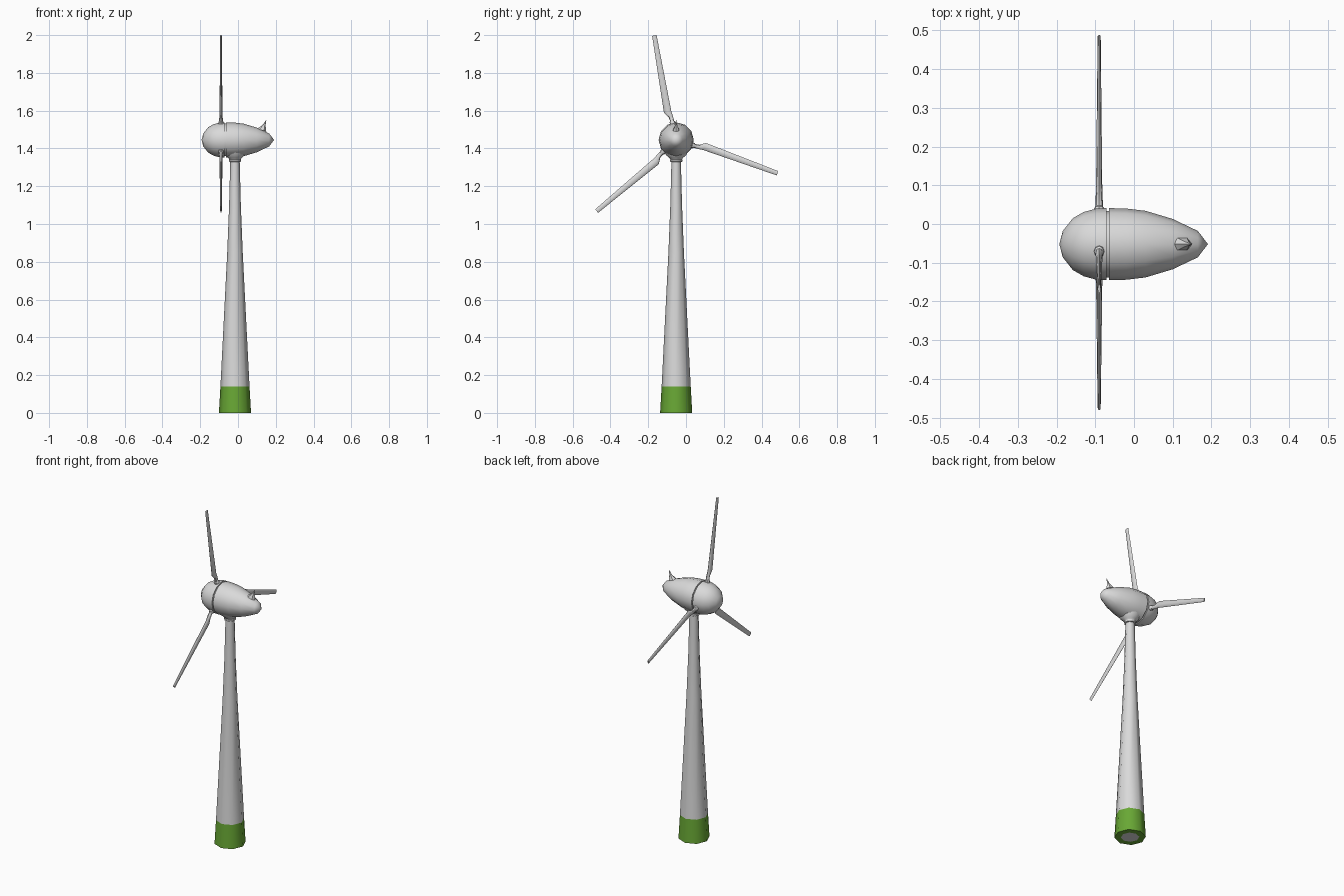
import bpy, bmesh, math
from mathutils import Vector, Matrix

if "Cube" in bpy.data.objects:
    bpy.data.objects.remove(bpy.data.objects["Cube"])

TX, YC, HZ = -0.016, -0.052, 1.445     # tower x, shared y, rotor axis height
BLADE_X = -0.09


def material(name, rgb):
    m = bpy.data.materials.new(name)
    m.diffuse_color = (*rgb, 1)
    m.use_nodes = True
    m.node_tree.nodes["Principled BSDF"].inputs["Base Color"].default_value = m.diffuse_color
    return m


GREY = material("light_grey", (0.70, 0.70, 0.70))
GREEN = material("green", (0.14, 0.39, 0.035))


def finish(name, bm, mats, angle=40):
    bmesh.ops.remove_doubles(bm, verts=bm.verts, dist=1e-5)
    bmesh.ops.recalc_face_normals(bm, faces=bm.faces)
    me = bpy.data.meshes.new(name)
    bm.to_mesh(me)
    bm.free()
    ob = bpy.data.objects.new(name, me)
    bpy.context.collection.objects.link(ob)
    for m in mats:
        me.materials.append(m)
    bpy.ops.object.select_all(action='DESELECT')
    ob.select_set(True)
    bpy.context.view_layer.objects.active = ob
    bpy.ops.object.shade_smooth_by_angle(angle=math.radians(angle))
    return ob


def loft(bm, rings):
    """Bridge rings of equal length; cap both ends unless they are points."""
    loops = [[bm.verts.new(p) for p in ring] for ring in rings]
    n = len(loops[0])
    for a, b in zip(loops, loops[1:]):
        for i in range(n):
            j = (i + 1) % n
            bm.faces.new((a[i], a[j], b[j], b[i]))
    for end, ring in ((loops[0], rings[0]), (loops[-1], rings[-1])):
        if (Vector(ring[0]) - Vector(ring[1])).length > 1e-5:
            bm.faces.new(end)


def lathe(profile, sides, origin, along_x=False):
    """Profile of (distance along axis, radius)."""
    rings = []
    for h, r in profile:
        ring = []
        for i in range(sides):
            a = 2 * math.pi * i / sides
            c, s = r * math.cos(a), r * math.sin(a)
            ring.append(Vector(origin) + Vector((h, c, s) if along_x else (c, s, h)))
        rings.append(ring)
    bm = bmesh.new()
    loft(bm, rings)
    return bm


# Tower: green foot, grey shaft, grey inset under the foot
bm = lathe([(0, 0), (0, 0.05), (0, 0.085), (0.14, 0.077), (0.85, 0.041),
            (1.1, 0.031), (1.335, 0.025)], 8, (TX, YC, 0))
bm.faces.ensure_lookup_table()
for f in bm.faces:
    c = f.calc_center_median()
    inset = c.z < 0.001 and math.hypot(c.x - TX, c.y - YC) < 0.045
    f.material_index = 1 if c.z < 0.14 and not inset else 0
finish("tower", bm, [GREY, GREEN], 50)

# Collar and flared neck joining tower and nacelle
finish("neck", lathe([(1.328, 0.024), (1.33, 0.032), (1.34, 0.033), (1.342, 0.03),
                      (1.35, 0.036), (1.365, 0.054), (1.40, 0.065)],
                     12, (TX, YC, 0)), [GREY])

# Spinner, groove core and nacelle share the rotor axis
AXIS = (0, YC, HZ)
finish("spinner", lathe([(-0.193, 0), (-0.184, 0.034), (-0.158, 0.067), (-0.13, 0.083),
                         (-0.097, 0.092), (-0.071, 0.093)], 12, AXIS, True), [GREY])
finish("groove_core", lathe([(-0.075, 0.086), (-0.058, 0.086)], 12, AXIS, True), [GREY])
finish("nacelle", lathe([(-0.064, 0.093), (-0.02, 0.092), (0.03, 0.086), (0.1, 0.065),
                         (0.165, 0.034), (0.191, 0)], 12, AXIS, True), [GREY])

# Small swept fin on the tail
bm = bmesh.new()
foot = [(0.10 + 0.025 * (1 - math.cos(a)), YC + 0.018 * math.sin(a),
         1.505 - 0.008 * (1 - math.cos(a)))
        for a in (2 * math.pi * i / 6 for i in range(6))]
mid = [(0.128 + 0.009 * (1 - math.cos(a)), YC + 0.007 * math.sin(a), 1.522)
       for a in (2 * math.pi * i / 6 for i in range(6))]
loft(bm, [foot, mid, [(0.150, YC, 1.552)] * 6])
finish("tail_fin", bm, [GREY])


# Blades: stations of (radius, trailing offset, leading offset, half thickness)
STATIONS = [(0.075, -0.015, 0.015, 0.014), (0.098, -0.015, 0.015, 0.013),
            (0.102, -0.010, 0.011, 0.010), (0.125, -0.009, 0.014, 0.009),
            (0.155, -0.006, 0.034, 0.008), (0.36, -0.009, 0.023, 0.006),
            (0.565, -0.012, 0.012, 0.004)]
for k in range(3):
    ang = math.radians(-18.2 + 120 * k)
    rings = []
    for r, lo, hi, t in STATIONS:
        mid_y, half = (lo + hi) / 2, (hi - lo) / 2
        rings.append([(t * math.sin(a), mid_y + half * math.cos(a), r)
                      for a in (2 * math.pi * i / 8 for i in range(8))])
    bm = bmesh.new()
    loft(bm, rings)
    # local z -> radial direction, local y -> counterclockwise seen from +x
    radial = Vector((0, math.cos(ang), math.sin(ang)))
    tangent = Vector((0, -math.sin(ang), math.cos(ang)))
    m = Matrix((Vector((1, 0, 0)), tangent, radial)).transposed().to_4x4()
    bm.transform(Matrix.Translation((BLADE_X, YC, HZ)) @ m)
    finish(f"blade_{k + 1}", bm, [GREY])
